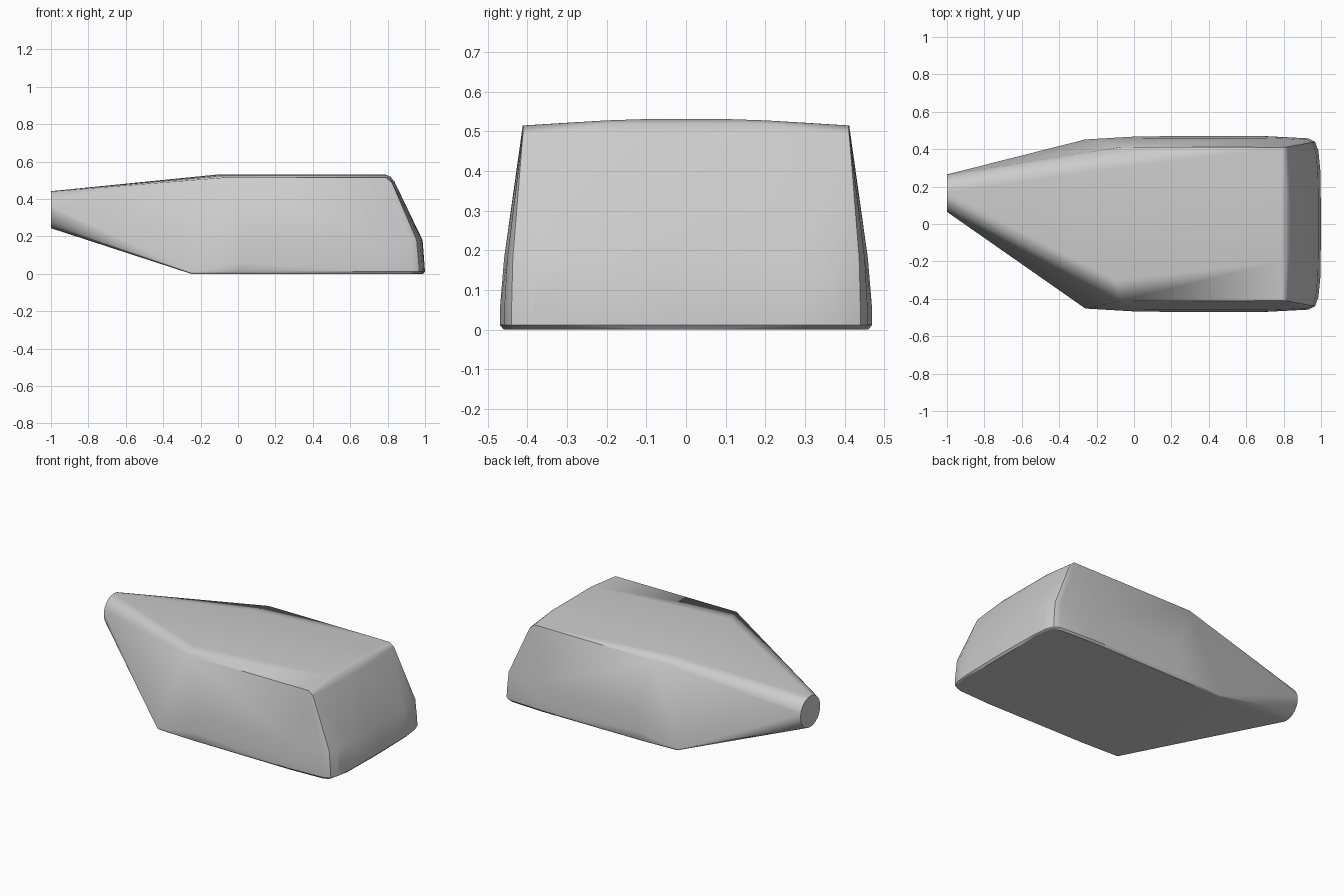
import bpy
import bmesh
from math import cos, sin, tau, radians
from mathutils import Vector

if "Cube" in bpy.data.objects:
    bpy.data.objects.remove(bpy.data.objects["Cube"], do_unlink=True)

# Plain grey material
grey = bpy.data.materials.new("plain grey")
grey.use_nodes = True
colour = (0.6, 0.6, 0.6, 1)
grey.diffuse_color = colour
grey.node_tree.nodes["Principled BSDF"].inputs["Base Color"].default_value = colour

bm = bmesh.new()


def level(z, outline):
    """Add one horizontal outline, mirrored front to back."""
    for x, y in outline:
        for side in (-1, 1):
            bm.verts.new((x, y * side, z))


# Lower hull: base, fullest width, and the shoulder above the rounded end
level(0.0, [(-0.25, 0.445), (0.0, 0.455), (0.7, 0.46), (0.92, 0.45),
            (0.955, 0.435), (0.985, 0.3), (0.99, 0.05)])
level(0.012, [(-0.26, 0.452), (0.0, 0.467), (0.7, 0.47), (0.93, 0.458),
              (0.968, 0.44), (0.986, 0.39), (0.996, 0.29), (1.0, 0.05)])
level(0.06, [(0.03, 0.469), (0.7, 0.469), (0.93, 0.458), (0.966, 0.44),
             (0.984, 0.38), (0.996, 0.05)])
level(0.18, [(0.05, 0.459), (0.7, 0.459), (0.92, 0.451), (0.955, 0.437),
             (0.973, 0.38), (0.984, 0.27), (0.987, 0.05)])

# Upper hull: eased end edge and the gently crowned roof
level(0.49, [(0.822, 0.412), (0.828, 0.3), (0.836, 0.15), (0.838, 0.03)])
level(0.515, [(-0.07, 0.412), (0.79, 0.41)])
for y, z in ((0.3, 0.522), (0.2, 0.528), (0.08, 0.532)):
    level(z, [(-0.1, y), (0.785, y)])
level(0.52, [(0.815, 0.2), (0.815, 0.05)])

# Round offset mouth at the narrow end
SEGMENTS = 32
for i in range(SEGMENTS):
    a = tau * i / SEGMENTS
    bm.verts.new((-1, 0.165 + 0.1 * cos(a), 0.343 + 0.099 * sin(a)))

# Skin everything into one tapered shell
bmesh.ops.convex_hull(bm, input=list(bm.verts))
loose = [v for v in bm.verts if not v.link_faces]
bmesh.ops.delete(bm, geom=loose, context='VERTS')
bmesh.ops.dissolve_limit(bm, angle_limit=radians(0.5),
                         verts=list(bm.verts), edges=list(bm.edges))
bmesh.ops.recalc_face_normals(bm, faces=list(bm.faces))

# Smooth shading with crisp main edges
for face in bm.faces:
    face.smooth = True
for edge in bm.edges:
    edge.smooth = edge.calc_face_angle(0) < radians(35)

mesh = bpy.data.meshes.new("tapered_shell")
bm.to_mesh(mesh)
bm.free()
mesh.materials.append(grey)
shell = bpy.data.objects.new("tapered_shell", mesh)
bpy.context.collection.objects.link(shell)
weighted = shell.modifiers.new("even shading", 'WEIGHTED_NORMAL')
weighted.keep_sharp = True
